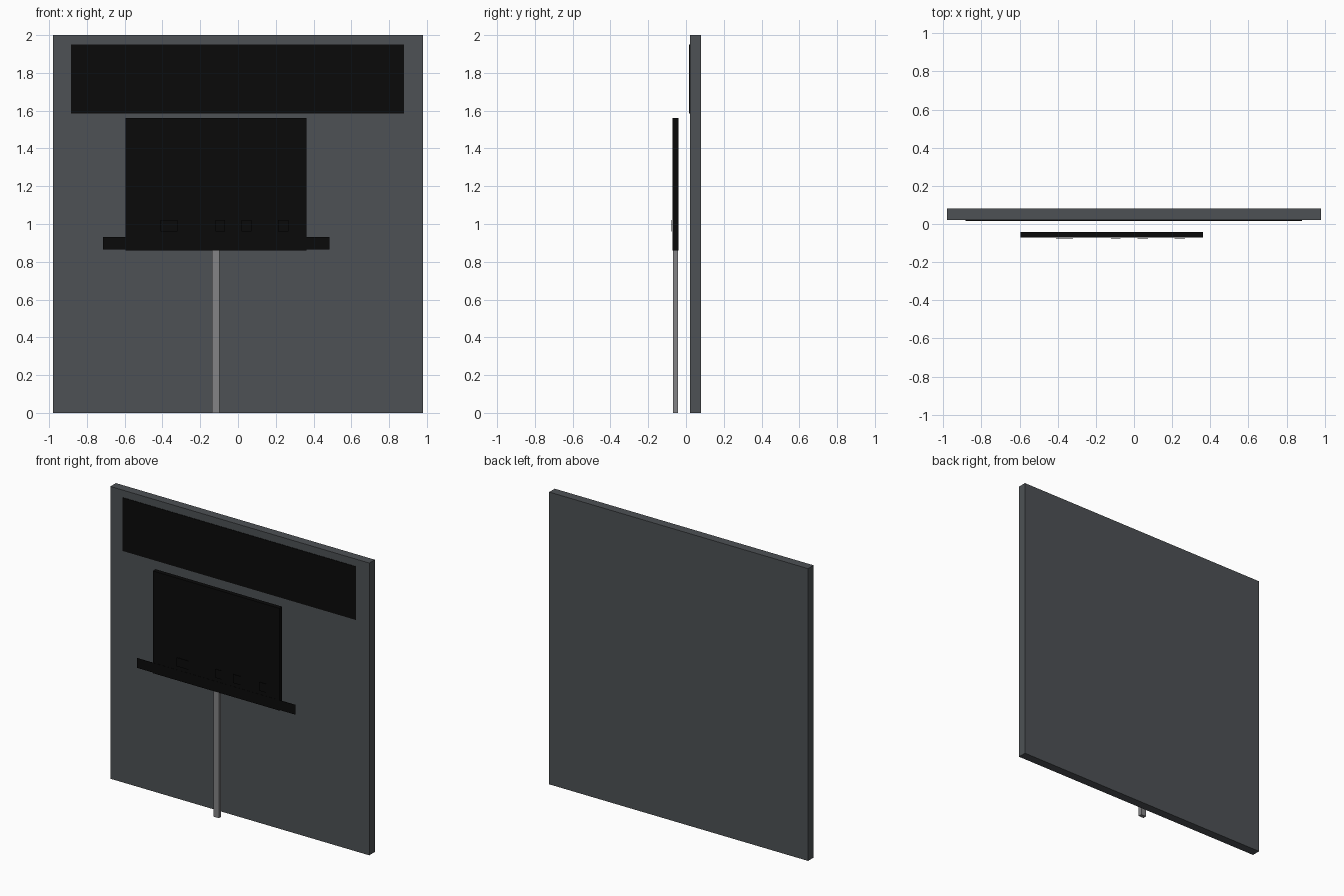
import bpy
import bmesh

cube = bpy.data.objects.get("Cube")
if cube:
    bpy.data.objects.remove(cube, do_unlink=True)


def make_material(name, color):
    mat = bpy.data.materials.new(name)
    mat.use_nodes = True
    mat.diffuse_color = (*color, 1)
    mat.node_tree.nodes["Principled BSDF"].inputs["Base Color"].default_value = (*color, 1)
    return mat


slate = make_material("slate_grey", (0.075, 0.083, 0.09))
black = make_material("black", (0.003, 0.003, 0.003))
steel = make_material("steel_grey", (0.23, 0.23, 0.24))


def box(name, xs, ys, zs, mat):
    """Box spanning the given (low, high) ranges."""
    bm = bmesh.new()
    bmesh.ops.create_cube(bm, size=1)
    ranges = (xs, ys, zs)
    for v in bm.verts:
        v.co = [lo + (c + 0.5) * (hi - lo) for c, (lo, hi) in zip(v.co, ranges)]
    mesh = bpy.data.meshes.new(name)
    bm.to_mesh(mesh)
    bm.free()
    mesh.materials.append(mat)
    obj = bpy.data.objects.new(name, mesh)
    bpy.context.collection.objects.link(obj)
    return obj


# Large backing wall with its dark banner
box("wall_panel", (-0.98, 0.98), (0.02, 0.08), (0, 2), slate)
box("banner_plate", (-0.885, 0.88), (0.017, 0.0205), (1.585, 1.95), black)

# Free-standing board on a slim post
box("board", (-0.595, 0.363), (-0.071, -0.041), (0.86, 1.56), black)
box("post", (-0.137, -0.097), (-0.069, -0.043), (0, 0.86), steel)
box("cross_strip", (-0.715, 0.485), (-0.072, -0.070), (0.865, 0.932), black)

# Small raised marks along the lower part of the board
for i, (center, width) in enumerate(((-0.365, 0.09), (-0.095, 0.05),
                                     (0.045, 0.055), (0.24, 0.055))):
    box(f"board_mark_{i + 1}", (center - width / 2, center + width / 2),
        (-0.079, -0.077), (0.96, 1.02), black)
